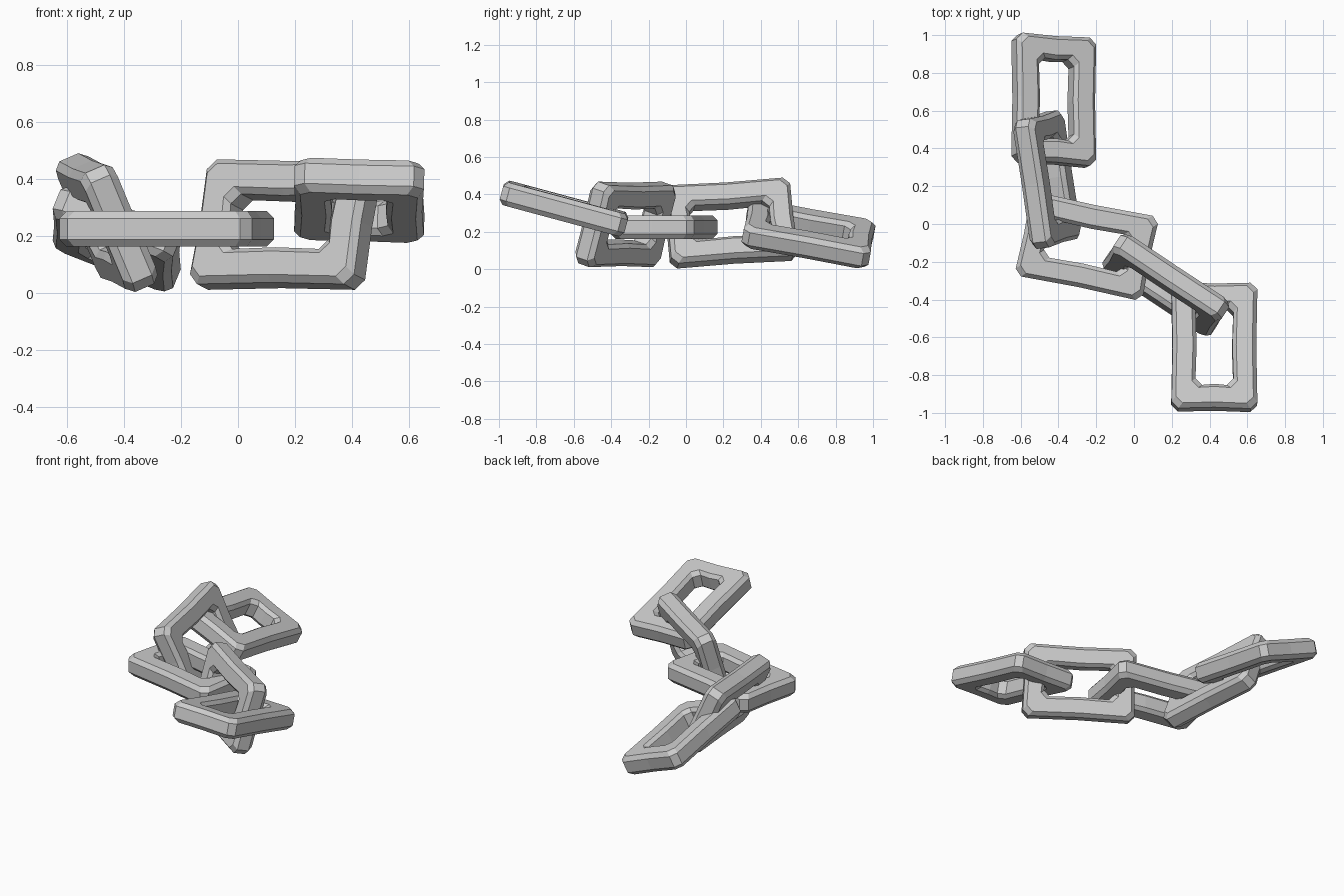
import bpy, bmesh
from mathutils import Vector, Matrix

if "Cube" in bpy.data.objects:
    bpy.data.objects.remove(bpy.data.objects["Cube"])

L, W, T, BAR = 0.69, 0.455, 0.125, 0.127   # link length, width, thickness, bar width
# chamfered bar section: (inset from outer edge, height)
H = T / 2
SECTION = [(0.0, -H + 0.026), (0.0, H - 0.026), (0.022, H), (BAR - 0.02, H),
           (BAR, H - 0.022), (BAR, -H + 0.022), (BAR - 0.02, -H), (0.022, -H)]


def outline(inset, h):
    """Rectangle with cut corners, sides pinched slightly at the middle."""
    a, b = L / 2 - inset, W / 2 - inset
    c = 0.036
    p = 0.006
    return [(a, -b + c, h), (a - p, 0, h), (a, b - c, h), (a - c, b, h),
            (0, b - p, h), (-a + c, b, h), (-a, b - c, h), (-a + p, 0, h),
            (-a, -b + c, h), (-a + c, -b, h), (0, -b + p, h), (a - c, -b, h)]


def link(name, centre, long_axis, wide_axis):
    u = Vector(long_axis).normalized()
    n = u.cross(Vector(wide_axis)).normalized()
    v = n.cross(u)
    bm = bmesh.new()
    rings = [[bm.verts.new(p) for p in outline(d, h)] for d, h in SECTION]
    for i, r in enumerate(rings):
        s = rings[(i + 1) % len(rings)]
        for j in range(len(r)):
            k = (j + 1) % len(r)
            bm.faces.new((r[j], r[k], s[k], s[j]))
    bmesh.ops.recalc_face_normals(bm, faces=bm.faces)
    mesh = bpy.data.meshes.new(name)
    bm.to_mesh(mesh)
    bm.free()
    mesh.transform(Matrix.Translation(centre) @ Matrix((u, v, n)).transposed().to_4x4())
    ob = bpy.data.objects.new(name, mesh)
    bpy.context.collection.objects.link(ob)


# five interlocked links, back to front
link("back_end_link", (-0.425, 0.655, 0.19), (0, 0.985, -0.18), (0.93, -0.068, -0.37))
link("back_upright_link", (-0.46, 0.235, 0.247), (-0.09, 0.6, 0.04), (0.39, 0.08, -0.92))
link("middle_flat_link", (-0.25, -0.117, 0.225), (0.977, -0.2, 0), (0.2, 0.977, 0))
link("front_upright_link", (0.168, -0.323, 0.24), (0.83, -0.55, 0), (0.155, 0.232, 0.96))
link("front_end_link", (0.425, -0.652, 0.325), (0, 0.965, -0.26), (1, 0, -0.03))
